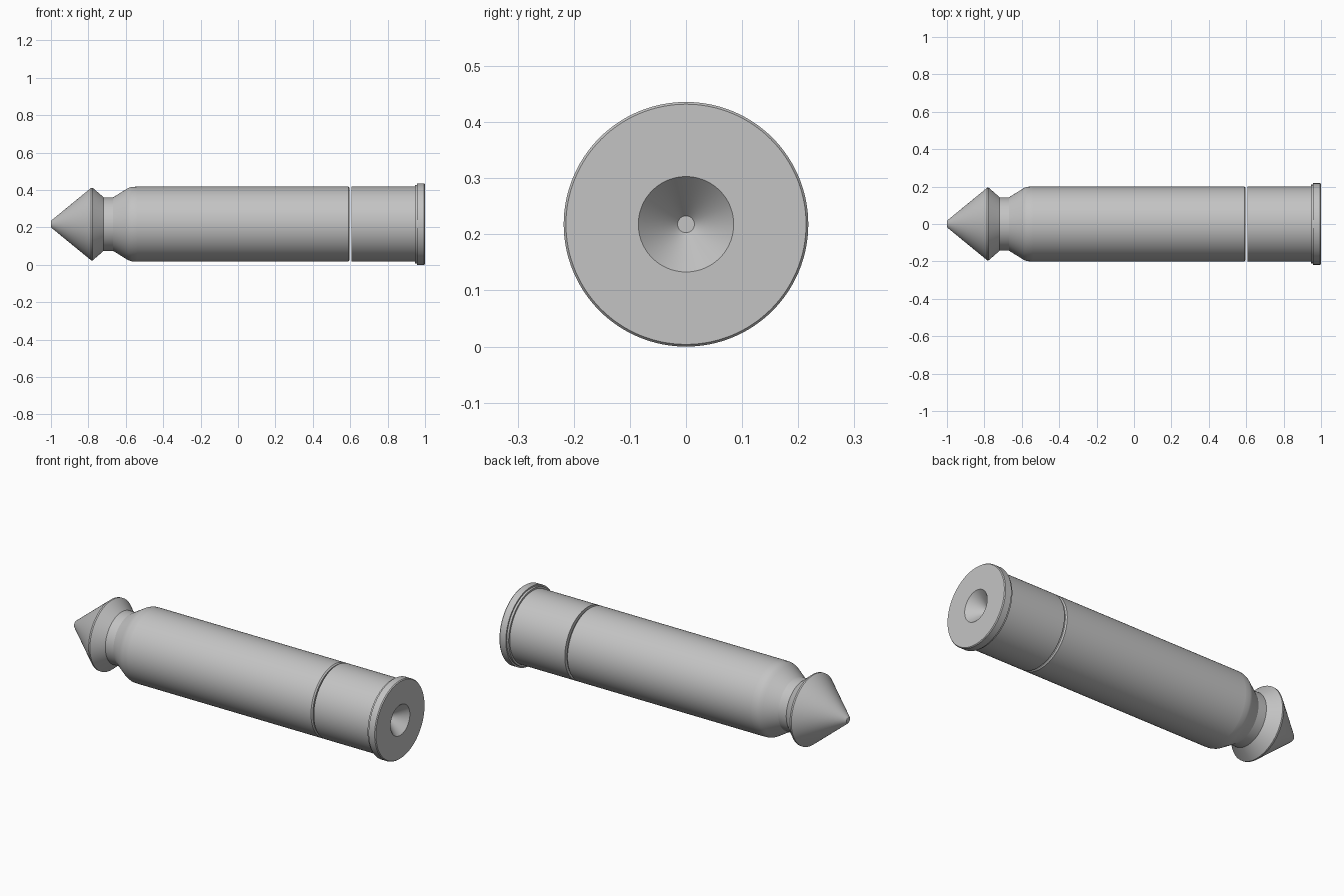
import bpy
import bmesh
import math
from mathutils import Vector

cube = bpy.data.objects.get("Cube")
if cube:
    bpy.data.objects.remove(cube, do_unlink=True)

AXIS_HEIGHT = 0.218
SEGMENTS = 128

grey = bpy.data.materials.new("plain grey")
grey.use_nodes = True
colour = (0.55, 0.55, 0.55, 1.0)
grey.diffuse_color = colour
grey.node_tree.nodes["Principled BSDF"].inputs["Base Color"].default_value = colour


def lathe(name, profile):
    """Turn (x, radius) points about the long axis into a closed solid."""
    points = [(profile[0][0], 0), *profile, (profile[-1][0], 0)]
    bm = bmesh.new()
    verts = [bm.verts.new((x, 0, r)) for x, r in points]
    edges = [bm.edges.new(pair) for pair in zip(verts, verts[1:])]
    bmesh.ops.spin(bm, geom=verts + edges, cent=Vector(), axis=(1, 0, 0),
                   angle=math.tau, steps=SEGMENTS, use_duplicate=False)
    bmesh.ops.remove_doubles(bm, verts=bm.verts, dist=0.00005)
    bmesh.ops.recalc_face_normals(bm, faces=bm.faces)
    mesh = bpy.data.meshes.new(name)
    bm.to_mesh(mesh)
    bm.free()
    mesh.materials.append(grey)
    obj = bpy.data.objects.new(name, mesh)
    obj.location.z = AXIS_HEIGHT
    bpy.context.collection.objects.link(obj)
    bpy.ops.object.select_all(action='DESELECT')
    obj.select_set(True)
    bpy.context.view_layer.objects.active = obj
    bpy.ops.object.shade_smooth_by_angle(angle=math.radians(25))


# Pointed head, flared collar, narrow neck and rounded shoulder
lathe("nose", [
    (-1.0, 0.015), (-0.996, 0.021), (-0.785, 0.194), (-0.777, 0.194),
    (-0.718, 0.143), (-0.668, 0.143), (-0.6, 0.185), (-0.585, 0.194),
    (-0.569, 0.199), (-0.542, 0.2)])

# Plain band between the two seams
lathe("front_band", [(-0.542, 0.2), (-0.435, 0.2)])

# Long tube with a small bevel at the joint
lathe("body", [(-0.435, 0.2), (0.59, 0.2), (0.597, 0.194)])

# Rear section with stepped rim and a conical recess in its end
lathe("rear_case", [
    (0.607, 0.2), (0.946, 0.2), (0.946, 0.21), (0.958, 0.21),
    (0.958, 0.218), (0.995, 0.218), (1.0, 0.214), (1.0, 0.085),
    (0.925, 0.015)])
